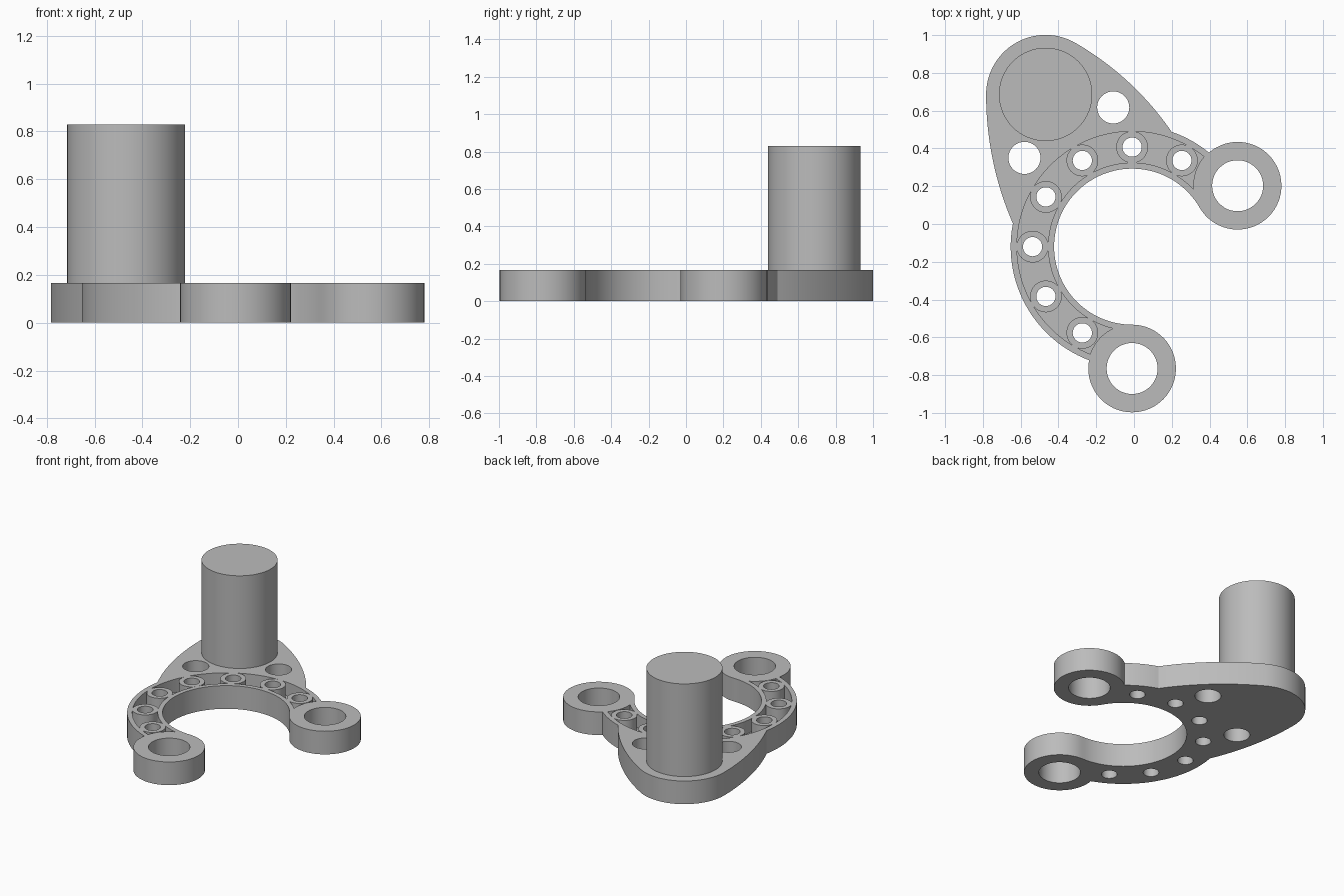
import bpy, bmesh
from math import sin, cos, pi, radians, asin, degrees, hypot, atan2
from mathutils import Vector

if "Cube" in bpy.data.objects:
    bpy.data.objects.remove(bpy.data.objects["Cube"], do_unlink=True)

CENTRE = Vector((-0.01, -0.12))
BOSS = Vector((-0.468, 0.686))
INNER, OUTER, LUG_R, BOSS_R = 0.413, 0.643, 0.232, 0.315
THICK, FLOOR = 0.166, 0.07


def polar(c, r, deg):
    return Vector((c[0] + r * cos(radians(deg)), c[1] + r * sin(radians(deg))))


def arc(c, r, a, b, n=32):
    return [polar(c, r, a + (b - a) * i / n) for i in range(n + 1)]


LUGS = [polar(CENTRE, INNER + LUG_R, a) for a in (30, 270)]
BOLTS = [polar(CENTRE, 0.527, a) for a in range(60, 241, 30)]

grey = bpy.data.materials.new("plain grey")
grey.use_nodes = True
grey.diffuse_color = (0.5, 0.5, 0.5, 1)
grey.node_tree.nodes["Principled BSDF"].inputs["Base Color"].default_value = (0.5, 0.5, 0.5, 1)


def prism(name, pts, z0, z1):
    """Extrude a closed outline from z0 to z1."""
    clean = [p for i, p in enumerate(pts) if (p - pts[i - 1]).length > 1e-4]
    bm = bmesh.new()
    face = bm.faces.new([bm.verts.new((p.x, p.y, z0)) for p in clean])
    ext = bmesh.ops.extrude_face_region(bm, geom=[face])
    up = [g for g in ext["geom"] if isinstance(g, bmesh.types.BMVert)]
    bmesh.ops.translate(bm, verts=up, vec=(0, 0, z1 - z0))
    bmesh.ops.recalc_face_normals(bm, faces=bm.faces)
    mesh = bpy.data.meshes.new(name)
    bm.to_mesh(mesh)
    bm.free()
    mesh.materials.append(grey)
    obj = bpy.data.objects.new(name, mesh)
    bpy.context.collection.objects.link(obj)
    return obj


def disc(name, c, r, z0, z1, n=48):
    return prism(name, arc(c, r, 0, 360, n)[:-1], z0, z1)


def cut(target, cutters):
    """Subtract each cutter from the target and remove it."""
    bpy.context.view_layer.objects.active = target
    for c in cutters:
        c.hide_render = True
        mod = target.modifiers.new("cut", "BOOLEAN")
        mod.operation, mod.solver, mod.object = "DIFFERENCE", "EXACT", c
        bpy.ops.object.modifier_apply(modifier=mod.name)
        bpy.data.objects.remove(c, do_unlink=True)


def smooth(obj):
    bpy.ops.object.select_all(action="DESELECT")
    obj.select_set(True)
    bpy.context.view_layer.objects.active = obj
    bpy.ops.object.shade_smooth_by_angle(angle=radians(25))


# Plate outline: inner arc, lower lug, ring back, mounting pad, ring, upper lug
half = degrees(2 * asin(LUG_R / 2 / OUTER))
corner_a, corner_b = 270 - half, 30 + half
pad_l, pad_r = 169, 71


def bearing(c, p):
    return degrees(atan2(p.y - c.y, p.x - c.x))


def flank(side):
    """Long arc tangent to the pad end, running down to the ring."""
    start_deg = 180 if side < 0 else 60
    start = polar(BOSS, BOSS_R, start_deg)
    end = polar(CENTRE, OUTER, pad_l if side < 0 else pad_r)
    d = end - start
    inward = (BOSS - start).normalized()
    r = d.length_squared / (2 * d.dot(inward))
    c = start + inward * r
    a0, a1 = start_deg, bearing(c, end) % 360
    return arc(c, r, a0, a1, 24)


low_end = bearing(LUGS[1], polar(CENTRE, OUTER, corner_a)) % 360
up_start = bearing(LUGS[0], polar(CENTRE, OUTER, corner_b)) % 360
outline = arc(CENTRE, INNER, 30, 270, 72)
outline += arc(LUGS[1], LUG_R, 90, low_end - 360, 48)
outline += arc(CENTRE, OUTER, corner_a, pad_l, 28)
outline += flank(-1)[::-1]
outline += arc(BOSS, BOSS_R, 180, 60, 32)
outline += flank(1)
outline += arc(CENTRE, OUTER, pad_r, corner_b, 10)
outline += arc(LUGS[0], LUG_R, up_start, -150, 48)
plate = prism("bracket_plate", outline, 0, THICK)

# Recess in the ring, leaving collars round the bolt holes
pocket = prism("pocket_cutter",
               arc(CENTRE, 0.61, 30, 270, 72) + arc(CENTRE, 0.445, 270, 30, 72),
               FLOOR, THICK + 0.1)
cut(pocket, [disc("collar_core", p, 0.084, 0, 0.5) for p in BOLTS]
    + [disc("lug_core", p, LUG_R + 0.003, 0, 0.5, 64) for p in LUGS])

# Through holes
holes = [disc("bolt_cutter", p, 0.051, -0.1, 0.5, 32) for p in BOLTS]
holes += [disc("lug_cutter", p, 0.135, -0.1, 0.5) for p in LUGS]
holes += [disc("pad_cutter", Vector(p), 0.085, -0.1, 0.5)
          for p in ((-0.11, 0.617), (-0.58, 0.35))]
cut(plate, [pocket] + holes)
smooth(plate)

# Upright post on the pad
post = disc("post", BOSS, 0.247, THICK - 0.01, 0.83, 64)
smooth(post)
